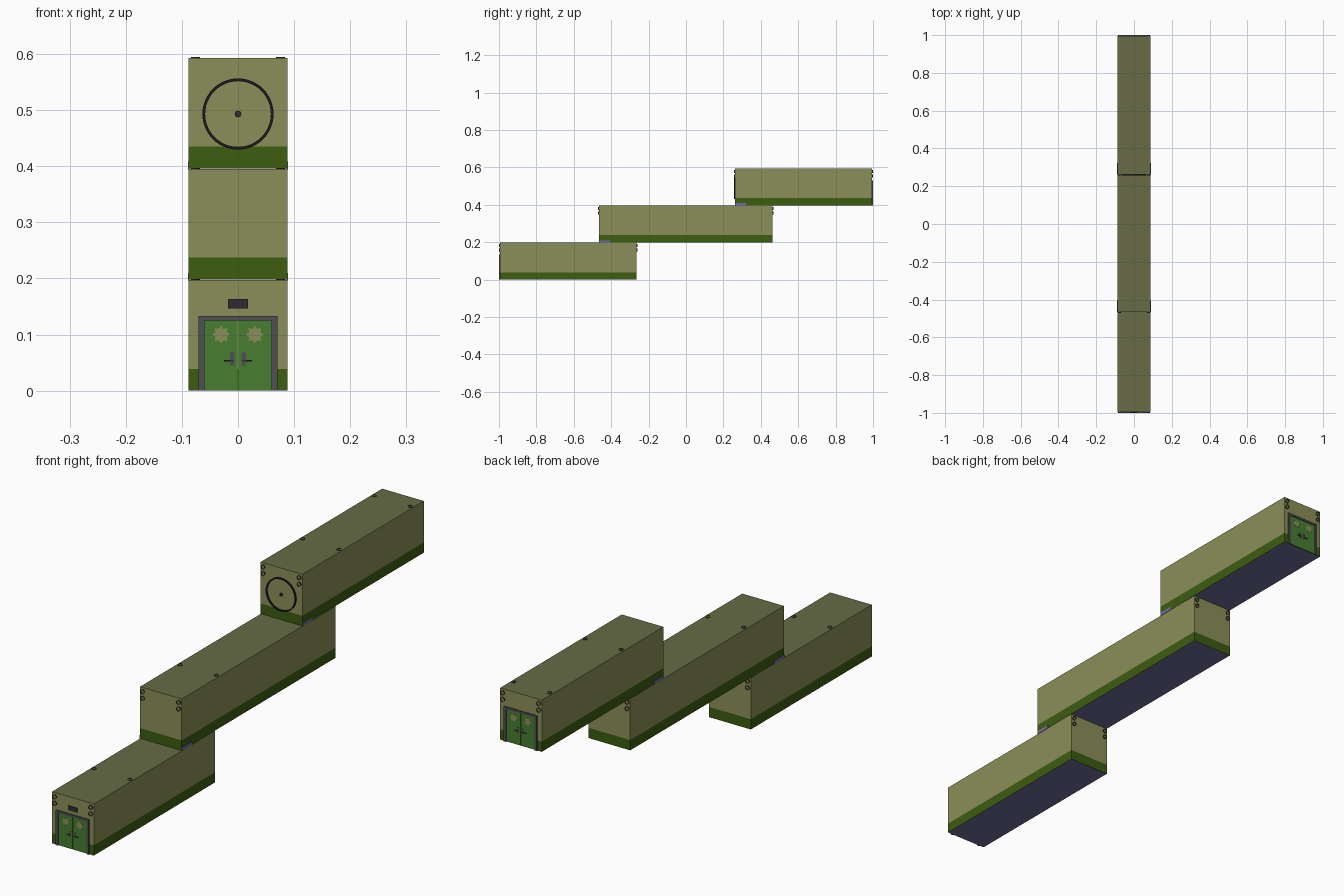
import bpy, bmesh, math
from mathutils import Matrix, Vector

if "Cube" in bpy.data.objects:
    bpy.data.objects.remove(bpy.data.objects["Cube"])


def material(name, r, g, b):
    m = bpy.data.materials.new(name)
    m.diffuse_color = (r, g, b, 1)
    m.use_nodes = True
    m.node_tree.nodes["Principled BSDF"].inputs["Base Color"].default_value = m.diffuse_color
    return m


WALL = material("olive wall", .26, .275, .10)
ROOF = material("dark olive roof", .135, .15, .06)
STRIPE = material("deep green stripe", .045, .11, .005)
DOOR = material("door green", .063, .21, .031)
FLOOR = material("lavender floor", .16, .155, .31)
FRAME = material("grey frame", .08, .08, .09)
DARK = material("charcoal", .027, .027, .032)
BLACK = material("black", .011, .011, .013)


def finish(name, bm, *mats):
    bmesh.ops.recalc_face_normals(bm, faces=bm.faces)
    me = bpy.data.meshes.new(name)
    bm.to_mesh(me)
    bm.free()
    for m in mats:
        me.materials.append(m)
    ob = bpy.data.objects.new(name, me)
    bpy.context.collection.objects.link(ob)
    return ob


def add_box(bm, lo, hi):
    lo, hi = Vector(lo), Vector(hi)
    mat = Matrix.Translation((lo + hi) / 2) @ Matrix.Diagonal((*(hi - lo), 1))
    bmesh.ops.create_cube(bm, size=1, matrix=mat)


def box(name, lo, hi, mat):
    bm = bmesh.new()
    add_box(bm, lo, hi)
    return finish(name, bm, mat)


HALF, HEIGHT, STRIPE_H = .088, .197, .039


def body(name, y0, y1, z):
    # Long carriage with a painted lower band, roof and underside
    bm = bmesh.new()
    add_box(bm, (-HALF, y0, z), (HALF, y1, z + HEIGHT))
    bmesh.ops.bisect_plane(bm, geom=bm.verts[:] + bm.edges[:] + bm.faces[:],
                           plane_co=(0, 0, z + STRIPE_H), plane_no=(0, 0, 1))
    bm.normal_update()
    for f in bm.faces:
        if f.normal.z > .5:
            f.material_index = 1
        elif f.normal.z < -.5:
            f.material_index = 3
        elif f.calc_center_median().z < z + STRIPE_H:
            f.material_index = 2
    finish(name, bm, WALL, ROOF, STRIPE, FLOOR)


def tubes(name, centres, axis, length=.005, radius=.008):
    # Short open sleeves on a wall or roof
    bm = bmesh.new()
    rot = Matrix.Rotation(math.pi / 2, 4, 'X') if axis == 'Y' else Matrix()
    for c in centres:
        bmesh.ops.create_cone(bm, cap_ends=False, segments=12, radius1=radius,
                              radius2=radius, depth=length,
                              matrix=Matrix.Translation(c) @ rot)
    finish(name, bm, DARK)


def doorway(name, y, z, d):
    # Double door on an end wall; d is the outward y direction
    def slab(part, x0, x1, z0, z1, t, mat, back=0):
        ya, yb = sorted((y + d * back, y + d * t))
        box(f"{name}_{part}", (x0, ya, z + z0), (x1, yb, z + z1), mat)

    slab("frame_top", -.07, .07, .125, .133, .005, FRAME)
    for s, side in ((-1, "left"), (1, "right")):
        def pair(a, b):
            return sorted((s * a, s * b))
        slab(f"frame_{side}", *pair(.06, .07), 0, .125, .005, FRAME)
        slab(f"leaf_{side}", *pair(.0006, .06), .001, .125, .002, DOOR)
        slab(f"handle_plate_{side}", *pair(.006, .014), .045, .068, .003, FRAME, .002)
        slab(f"handle_lever_{side}", *pair(.008, .025), .052, .055, .005, DARK, .003)
        # Eight-pointed star window
        bm = bmesh.new()
        vs = []
        for i in range(16):
            r = .016 if i % 2 == 0 else .011
            a = i * math.pi / 8
            vs.append(bm.verts.new((s * .03 + r * math.cos(a), y + d * .0021,
                                    z + .1 + r * math.sin(a))))
        f = bm.faces.new(vs)
        ext = bmesh.ops.extrude_face_region(bm, geom=[f])
        bmesh.ops.translate(bm, vec=(0, d * .0006, 0),
                            verts=[g for g in ext['geom'] if isinstance(g, bmesh.types.BMVert)])
        finish(f"{name}_star_window_{side}", bm, WALL)


# Three stepped carriages: name, front y, rear y, base z, roof sleeve rows
units = (("lower", -.995, -.265, 0, (-.93, -.76, -.5)[1:2]),
         ("middle", -.465, .462, .198, (-.24,)),
         ("upper", .262, .995, .396, (.5, .93)))
for name, y0, y1, z, rows in units:
    body(name + "_body", y0, y1, z)
    for end, y in (("front", y0 - .0025), ("rear", y1 + .0025)):
        tubes(f"{name}_{end}_sleeves",
              [(x, y, z + HEIGHT - h) for x in (-.076, .076) for h in (.015, .04)], 'Y')
    tubes(name + "_roof_sleeves",
          [(x, y, z + HEIGHT + .001) for x in (-.076, .076) for y in rows], 'Z', .002)

# Small side plates where one carriage rests on the next
for name, y0, z in (("middle", -.465, .198), ("upper", .262, .396)):
    for s, side in ((-1, "left"), (1, "right")):
        x0, x1 = sorted((s * .086, s * .0895))
        box(f"{name}_joint_plate_{side}", (x0, y0, z - .002), (x1, y0 + .06, z + .012), FLOOR)

# Doors at both far ends, and the plaque over the front one
doorway("front_door", -.995, 0, -1)
doorway("rear_door", .995, .396, 1)
box("front_plaque", (-.018, -.998, .146), (.018, -.995, .163), DARK)

# Ring and hub on the front of the upper carriage
bm = bmesh.new()
ring = [bm.verts.new((r, y, 0)) for r, y in
        ((.0585, 0), (.0635, 0), (.0635, -.005), (.0585, -.005))]
edges = [bm.edges.new((ring[i], ring[(i + 1) % 4])) for i in range(4)]
bmesh.ops.spin(bm, geom=ring + edges, cent=(0, 0, 0), axis=(0, 1, 0),
               angle=2 * math.pi, steps=48)
bmesh.ops.remove_doubles(bm, verts=bm.verts, dist=1e-5)
bmesh.ops.translate(bm, verts=bm.verts, vec=(0, .262, .493))
finish("wheel_ring", bm, BLACK)

bm = bmesh.new()
bmesh.ops.create_cone(bm, cap_ends=True, segments=12, radius1=.006, radius2=.006, depth=.005,
                      matrix=Matrix.Translation((0, .2595, .493)) @ Matrix.Rotation(math.pi / 2, 4, 'X'))
finish("wheel_hub", bm, DARK)
